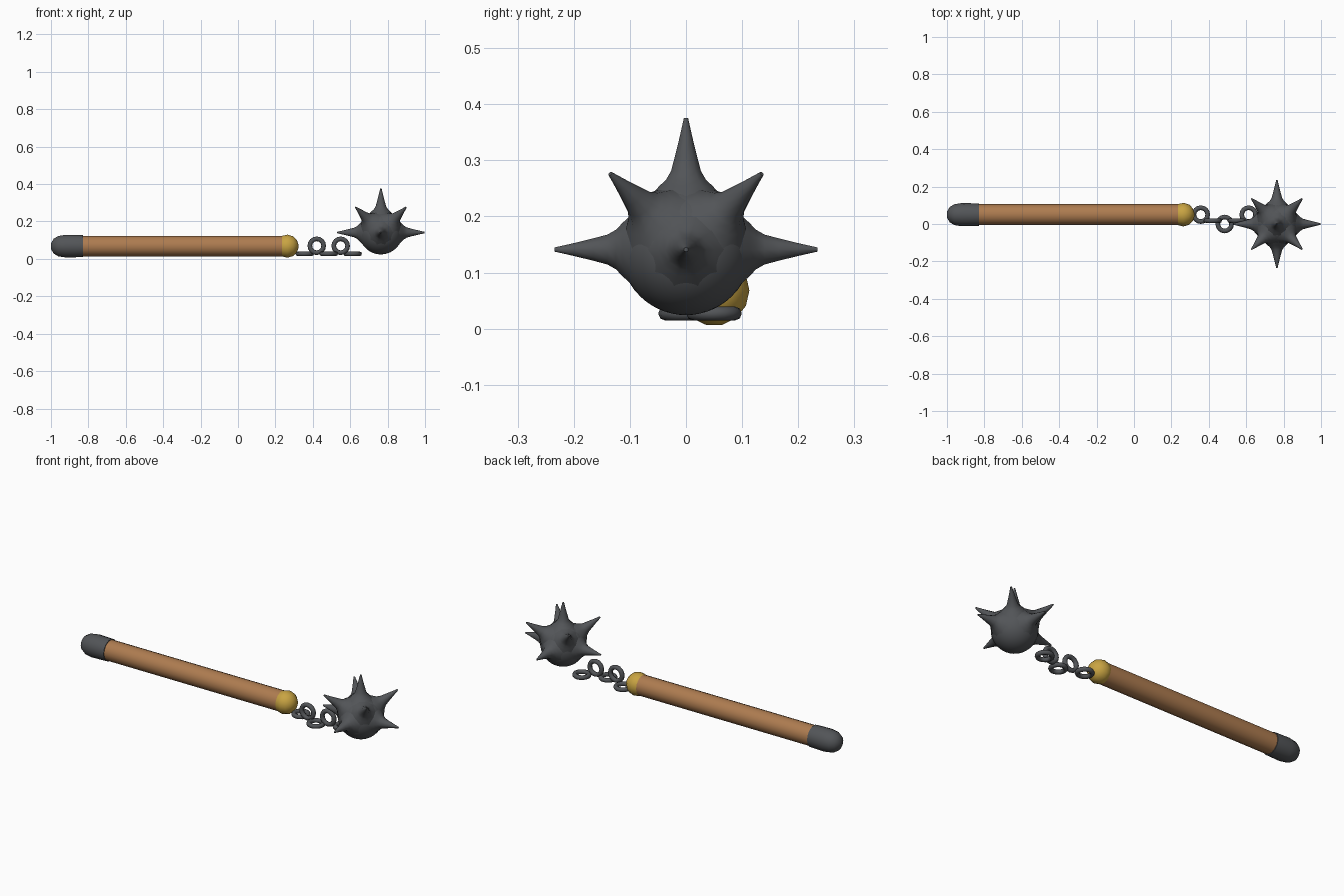
import bpy
import bmesh
import math
from mathutils import Matrix, Vector

cube = bpy.data.objects.get("Cube")
if cube:
    bpy.data.objects.remove(cube, do_unlink=True)


def material(name, rgb):
    mat = bpy.data.materials.new(name)
    mat.use_nodes = True
    mat.diffuse_color = (*rgb, 1)
    mat.node_tree.nodes["Principled BSDF"].inputs["Base Color"].default_value = (*rgb, 1)
    return mat


iron = material("dark iron", (0.085, 0.09, 0.097))
wood = material("brown wood", (0.42, 0.2, 0.08))
gold = material("gold", (0.58, 0.37, 0.055))


def finish(name, bm, mat, location, angle=50):
    bmesh.ops.remove_doubles(bm, verts=bm.verts, dist=0.0001)
    bmesh.ops.recalc_face_normals(bm, faces=bm.faces)
    mesh = bpy.data.meshes.new(name)
    bm.to_mesh(mesh)
    bm.free()
    mesh.materials.append(mat)
    obj = bpy.data.objects.new(name, mesh)
    obj.location = location
    bpy.context.collection.objects.link(obj)
    bpy.ops.object.select_all(action='DESELECT')
    obj.select_set(True)
    bpy.context.view_layer.objects.active = obj
    bpy.ops.object.shade_smooth_by_angle(angle=math.radians(angle))
    return obj


def lathe(bm, profile, direction, sides):
    """Spin (distance, radius) pairs about a direction through the origin."""
    turn = Vector(direction).to_track_quat('Z', 'Y').to_matrix()
    rings = []
    for dist, rad in profile:
        rings.append([bm.verts.new(turn @ Vector((
            rad * math.cos(math.tau * i / sides),
            rad * math.sin(math.tau * i / sides), dist))) for i in range(sides)])
    for a, b in zip(rings, rings[1:]):
        for i in range(sides):
            j = (i + 1) % sides
            bm.faces.new((a[i], a[j], b[j], b[i]))
    bm.faces.new(rings[0])
    bm.faces.new(rings[-1])


# Handle, end cap and collar share one axis
AXIS = (0, 0.05, 0.068)
for name, mat, profile in (
    ("handle", wood, [(-0.85, 0.056), (0.24, 0.056)]),
    ("end_cap", iron, [(-0.83, 0.06), (-0.92, 0.062), (-0.96, 0.056),
                       (-0.985, 0.041), (-1.0, 0.016)]),
    ("collar", gold, [(0.225, 0.048), (0.238, 0.057), (0.265, 0.063),
                      (0.295, 0.054), (0.315, 0.033), (0.323, 0.01)]),
):
    shape = bmesh.new()
    lathe(shape, profile, (1, 0, 0), 14)
    finish(name, shape, mat, AXIS)


# Chain of alternating flat and upright rings
def chain_link(name, location, upright):
    major, minor, sides, tube = 0.037, 0.0125, 16, 8
    bm = bmesh.new()
    rows = []
    for i in range(sides):
        spin = Matrix.Rotation(math.tau * i / sides, 3, 'Z')
        rows.append([bm.verts.new(spin @ Vector((
            major + minor * math.cos(math.tau * k / tube), 0,
            minor * math.sin(math.tau * k / tube)))) for k in range(tube)])
    for i in range(sides):
        a, b = rows[i], rows[(i + 1) % sides]
        for k in range(tube):
            m = (k + 1) % tube
            bm.faces.new((a[k], b[k], b[m], a[m]))
    if upright:
        bmesh.ops.rotate(bm, verts=bm.verts, matrix=Matrix.Rotation(math.pi / 2, 3, 'X'))
    finish(name, bm, iron, location, 60)


for n in range(5):
    x = 0.357 + 0.064 * n
    if n % 2:
        chain_link(f"chain_link_{n + 1}", (x, 0.018, 0.07), True)
    else:
        chain_link(f"chain_link_{n + 1}", (x, 0 if n == 2 else 0.05, 0.027), False)

# Spiked head: a ball with flared spikes around and above
CENTRE = (0.764, 0, 0.141)
ball = bmesh.new()
bmesh.ops.create_icosphere(ball, subdivisions=4, radius=0.117)
finish("head_ball", ball, iron, CENTRE)

spike_profile = [(0.095, 0.068), (0.113, 0.05), (0.125, 0.037), (0.14, 0.028),
                 (0.165, 0.021), (0.2, 0.012), (0.234, 0.004)]
directions = [(0, 0, 1), (1, 0, 0), (-1, 0, 0), (0, 1, 0), (0, -1, 0)]
directions += [(sx, sy, 1) for sx in (-1, 1) for sy in (-1, 1)]
spikes = bmesh.new()
for d in directions:
    lathe(spikes, spike_profile, d, 10)
finish("head_spikes", spikes, iron, CENTRE)
